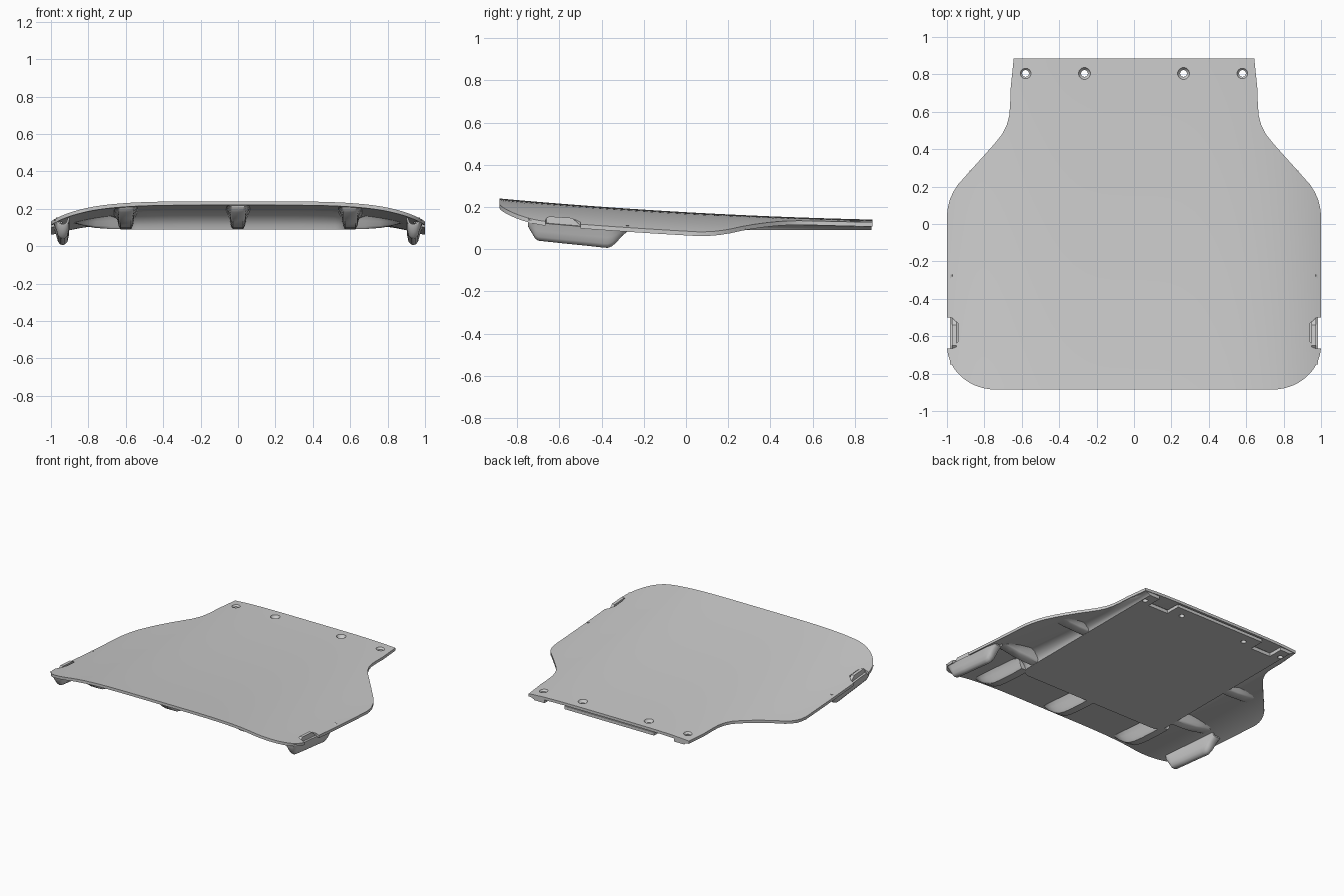
import bpy, bmesh, math

if "Cube" in bpy.data.objects:
    bpy.data.objects.remove(bpy.data.objects["Cube"])

# outline half-width by y: rounded front corners, straight sides, neck at the back
OUT = [(-.65 - .235 * math.cos(a), .74 + .26 * math.sin(a))
       for a in [i * math.pi / 28 for i in range(15)]]
OUT += [(.05, 1), (.09, .995), (.13, .985), (.17, .967), (.21, .942), (.43, .745),
        (.48, .705), (.53, .68), (.58, .667), (.64, .662), (.72, .66), (.885, .643)]


def width(y):
    for (y0, w0), (y1, w1) in zip(OUT, OUT[1:]):
        if y <= y1:
            return w0 + (w1 - w0) * max(0, y - y0) / (y1 - y0)
    return OUT[-1][1]


def top(x, y):
    return .175 - .0565 * y + .0192 * y * y - .09 * abs(x) ** 4.5


def under(x, y):
    return top(x, y) - .02


def make(name, verts, faces, angle=35):
    me = bpy.data.meshes.new(name)
    me.from_pydata(verts, [], faces)
    bm = bmesh.new()
    bm.from_mesh(me)
    bmesh.ops.recalc_face_normals(bm, faces=bm.faces)
    bm.to_mesh(me)
    bm.free()
    ob = bpy.data.objects.new(name, me)
    bpy.context.collection.objects.link(ob)
    return smooth(ob, angle)


def smooth(ob, angle=35):
    bpy.ops.object.select_all(action='DESELECT')
    ob.select_set(True)
    bpy.context.view_layer.objects.active = ob
    bpy.ops.object.shade_smooth_by_angle(angle=math.radians(angle))
    return ob


def loft(name, rings, closed=True, angle=35):
    n = len(rings[0])
    verts = [p for r in rings for p in r]
    faces = [(k * n + i, k * n + (i + 1) % n, (k + 1) * n + (i + 1) % n, (k + 1) * n + i)
             for k in range(len(rings) - 1) for i in range(n if closed else n - 1)]
    if closed:
        faces += [tuple(range(n)), tuple(range(len(verts) - n, len(verts)))]
    return make(name, verts, faces, angle)


def cut(ob, cutter):
    bpy.context.view_layer.objects.active = ob
    m = ob.modifiers.new("cut", 'BOOLEAN')
    m.object = cutter
    m.solver = 'EXACT'
    # keep the cut first so the result is baked cleanly
    bpy.ops.object.modifier_move_to_index(modifier="cut", index=0)
    bpy.ops.object.modifier_apply(modifier="cut")


def prism(name, pts, z0, z1):
    return loft(name, [[(x, y, z) for x, y in pts] for z in (z0, z1)])


# curved top panel, built as a closed slab
ys = []
for (a, _), (b, _) in zip(OUT, OUT[1:]):
    k = max(1, round((b - a) / .05))
    ys += [a + (b - a) * i / k for i in range(k)]
ys.append(.885)
N = 48
rings = []
for y in ys:
    xs = [width(y) * math.sin(math.pi / 2 * (2 * i / N - 1)) for i in range(N + 1)]
    rings.append([(x, y, top(x, y)) for x in xs] + [(x, y, under(x, y)) for x in reversed(xs)])
n = 2 * N + 2
verts = [p for r in rings for p in r]
faces = [(k * n + i, k * n + (i + 1) % n, (k + 1) * n + (i + 1) % n, (k + 1) * n + i)
         for k in range(len(rings) - 1) for i in range(n)]
for base in (0, len(verts) - n):
    faces += [(base + i, base + i + 1, base + n - 2 - i, base + n - 1 - i) for i in range(N)]
panel = make("top_panel", verts, faces)

# flat under-tray with filleted walls rising to the panel
A, Y0, Y1, R = .6, -.45, .88, .08
base = [(A, Y1 - (Y1 - Y0 - R) * i / 24, 1, 0) for i in range(24)]
base += [(A - R + R * math.cos(t), Y0 + R - R * math.sin(t), math.cos(t), -math.sin(t))
         for t in [i * math.pi / 16 for i in range(9)]]
base += [((A - R) * (1 - i / 10), Y0, 0, -1) for i in range(1, 11)]
base += [(-x, y, -nx, ny) for x, y, nx, ny in reversed(base[:-1])]
rings = []
for off, f in [(0, 0), (.006, .25), (.02, .5), (.045, .75), (.08, .93), (.12, 1)]:
    ring = []
    for x, y, nx, ny in base:
        px, py = x + off * nx, y + off * ny
        lim = width(py) - .006
        px = max(-lim, min(lim, px))
        ring.append((px, py, .09 + f * (under(px, py) + .004 - .09)))
    rings.append(ring)
tray = loft("under_tray", rings)


# ramped ribs under the panel; stations are (distance along, bottom z)
def rib(name, place, stations):
    rings = []
    for s, zb in stations:
        ring = []
        for off, f in [(-.065, 1), (-.045, .6), (-.038, .2), (-.028, 0),
                       (.028, 0), (.038, .2), (.045, .6), (.065, 1)]:
            x, y = place(s, off)
            t = under(x, y) + .004
            b = min(zb, t - .002)
            ring.append((x, y, b + f * (t - b)))
        rings.append(ring)
    return loft(name, rings, angle=50)


FRONT = [(-.4, .0905), (-.5, .092), (-.6, .098), (-.68, .107), (-.74, .123),
         (-.79, .15), (-.83, .18), (-.86, .21)]
for label, cx in (("left", -.6), ("middle", 0), ("right", .6)):
    rib("front_rib_" + label, lambda s, o, c=cx: (c + o, s), FRONT)
SIDE = [(.52, .0905), (.68, .092), (.76, .098), (.82, .11), (.88, .14)]
for sx, label in ((-1, "left"), (1, "right")):
    for part, cy in (("rear", .22), ("fore", -.3)):
        rib(f"side_rib_{part}_{label}", lambda s, o, c=cy, k=sx: (k * s, c + o), SIDE)

cutters = []
# countersunk screw holes
for hx in (-.58, -.265, .265, .58):
    prof = [(.05, .018), (.122, .018), (.126, .024), (.15, .036), (.18, .036)]
    cutters.append((loft("hole_cutter", [
        [(hx + r * math.cos(i * math.pi / 16), .805 + r * math.sin(i * math.pi / 16), z)
         for i in range(32)] for z, r in prof]), (panel, tray)))
for s in (-1, 1):
    # rear tray pockets
    pocket = [(.36, .77), (.52, .77), (.52, .95), (.36, .95)]
    cutters.append((prism("pocket_cutter", [(s * x, y) for x, y in pocket], .05, .114), (tray,)))
    # panel notches above the hooks
    notch = [(1.1, -.5), (.975, -.5), (.942, -.53), (.942, -.63), (.975, -.665), (1.1, -.665)]
    cutters.append((prism("notch_cutter", [(s * x, y) for x, y in notch], -.1, .4), (panel,)))
for c, targets in cutters:
    for t in targets:
        cut(t, c)
    bpy.data.objects.remove(c)
for o in (panel, tray):
    smooth(o)

# side hooks: curved J-shaped sheets with a small locating tab
J = [(.90, 1), (.902, .7), (.905, .4), (.912, .15), (.925, .03), (.938, 0),
     (.952, .04), (.963, .16), (.971, .4), (.985, .75)]
HOOK = [(-.75, .11), (-.73, .075), (-.715, .05), (-.70, .04), (-.59, .028), (-.48, .017),
        (-.39, .007), (-.37, .006), (-.35, .014), (-.33, .032), (-.30, .065), (-.27, .09)]
for s, label in ((-1, "left"), (1, "right")):
    rings = []
    for y, zb in HOOK:
        t = under(.9, y) + .005
        path = [(x, zb + f * (t - zb)) for x, f in J]
        inner = [(x + (.938 - x) * .28, z + .009 * (1 - min(1, f)))
                 for (x, z), (_, f) in zip(path, J)]
        rings.append([(s * x, y, z) for x, z in path + inner[::-1]])
    loft("side_hook_" + label, rings, angle=45)
    tab = [(-.72, .10), (-.65, .155), (-.54, .148), (-.47, .085)]
    loft("hook_tab_" + label, [[(s * x, y, z) for y, z in tab] for x in (.95, .972)])
